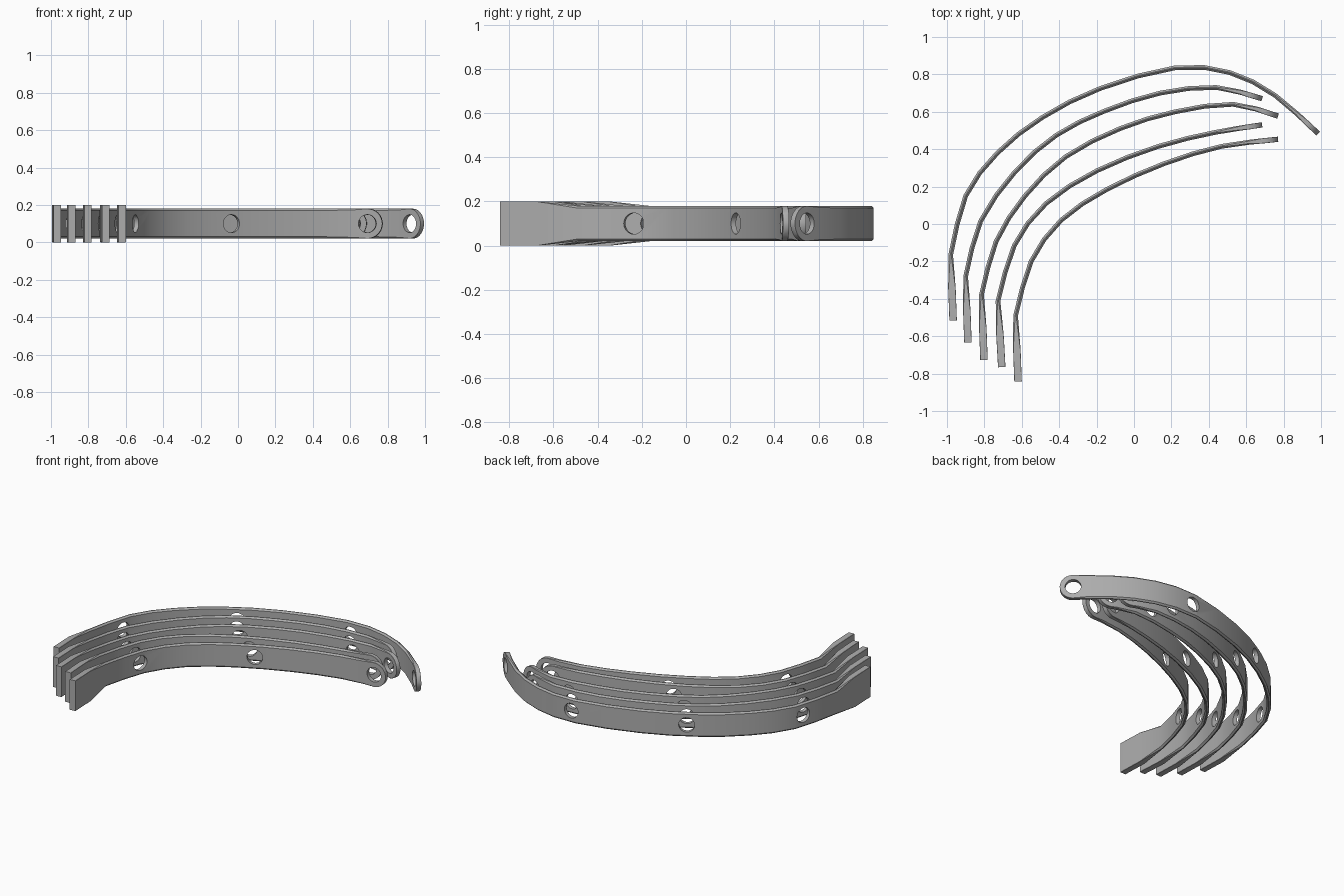
import bpy, bmesh, math
from mathutils import Vector, Matrix

if "Cube" in bpy.data.objects:
    bpy.data.objects.remove(bpy.data.objects["Cube"], do_unlink=True)

grey = bpy.data.materials.new("plain_grey")
grey.use_nodes = True
colour = (0.42, 0.42, 0.42, 1)
grey.diffuse_color = colour
grey.node_tree.nodes["Principled BSDF"].inputs["Base Color"].default_value = colour

MID = 0.1          # height of the centre line
RADIUS = 0.08      # rounded tail
HOLE = 0.048

# Plan-view centre lines: straight front tab first, then the curved sweep
paths = {
    "outer_band": [(-.967, -.516), (-.98, -.165), (-.9, .15), (-.73, .38), (-.49, .57), (-.18, .725),
                   (.22, .835), (.51, .81), (.755, .687), (.985, .483)],
    "second_band": [(-.888, -.634), (-.9, -.28), (-.82, .015), (-.635, .28), (-.415, .475),
                    (-.155, .605), (.14, .7), (.44, .73), (.685, .67)],
    "middle_band": [(-.802, -.727), (-.815, -.377), (-.738, -.095), (-.583, .15), (-.365, .36),
                    (-.075, .51), (.22, .6), (.53, .64), (.77, .577)],
    "fourth_band": [(-.707, -.765), (-.727, -.41), (-.64, -.115), (-.47, .11), (-.198, .285),
                    (.13, .415), (.435, .49), (.685, .53)],
    "inner_band": [(-.62, -.842), (-.633, -.49), (-.55, -.2), (-.39, .02), (-.145, .185),
                   (.162, .323), (.467, .415), (.77, .453)],
}


def smooth_path(points):
    """Keep the front tab straight and halve each later span on a spline."""
    front, *p = [Vector(q) for q in points]
    result = [front]
    for i in range(len(p) - 1):
        a, b = p[i], p[i + 1]
        before = p[i - 1] if i else a * 2 - b
        after = p[i + 2] if i + 2 < len(p) else b * 2 - a
        result += [a, (a + b) * 0.5625 - (before + after) * 0.0625]
    return result + [p[-1]]


def ramp(s, table):
    """Linear interpolation through (distance, value) pairs."""
    for (s0, v0), (s1, v1) in zip(table, table[1:]):
        if s <= s1:
            return v0 + (v1 - v0) * max(0, s - s0) / (s1 - s0)
    return table[-1][1]


def make_band(name, points):
    line = smooth_path(points)
    dist = [0]
    for a, b in zip(line, line[1:]):
        dist.append(dist[-1] + (b - a).length)
    length = dist[-1]
    tail = length - RADIUS

    def at(s):
        for i in range(len(line) - 1):
            if s <= dist[i + 1] or i == len(line) - 2:
                return line[i].lerp(line[i + 1], (s - dist[i]) / (dist[i + 1] - dist[i]))

    def direction(s):
        return (at(s + 0.02) - at(s - 0.02)).normalized()

    thick = [(0, .04), (.17, .04), (.35, .025), (length - .2, .025), (tail, .028), (length, .028)]
    bevel = [(0, .001), (.17, .001), (.35, .01), (length - .2, .01), (tail, .001), (length, .001)]
    half = [(0, .1), (.17, .1), (.35, RADIUS), (length, RADIUS)]

    # Stations along the sweep, finer round the tail
    stations = [s for s in dist if s < tail - 0.03] + [.17]
    stations += [tail + RADIUS * math.sin(math.radians(a)) for a in range(0, 91, 10)]
    bm = bmesh.new()
    rings = []
    for s in sorted(stations):
        d = direction(s)
        normal = Vector((-d.y, d.x))
        w, c, h = ramp(s, thick) / 2, ramp(s, bevel), ramp(s, half)
        if s > tail:
            h = max(0.004, math.sqrt(max(0, RADIUS ** 2 - (s - tail) ** 2)))
        section = [(w, h - c), (w - c, h), (c - w, h), (-w, h - c),
                   (-w, c - h), (c - w, -h), (w - c, -h), (w, c - h)]
        rings.append([bm.verts.new((*(at(s) + normal * u), MID + v)) for u, v in section])
    for r0, r1 in zip(rings, rings[1:]):
        for i in range(8):
            j = (i + 1) % 8
            bm.faces.new((r0[i], r0[j], r1[j], r1[i]))
    bm.faces.new(rings[0])
    bm.faces.new(rings[-1])
    bmesh.ops.recalc_face_normals(bm, faces=bm.faces)
    band = to_object(bm, name)

    # Evenly spaced side holes plus the tail eye
    holes = [s for s in (.62, 1.34, 2.06) if s < length - .2] + [tail]
    bm = bmesh.new()
    for s in holes:
        d = direction(s)
        turn = Vector((-d.y, d.x, 0)).to_track_quat('Z', 'Y').to_matrix().to_4x4()
        place = Matrix.Translation((*at(s), MID)) @ turn
        bmesh.ops.create_cone(bm, cap_ends=True, segments=28, radius1=HOLE, radius2=HOLE,
                              depth=0.12, matrix=place)
    cutter = to_object(bm, name + "_hole_cutter")
    cutter.hide_render = True
    cut = band.modifiers.new("holes", 'BOOLEAN')
    cut.object = cutter
    cut.solver = 'EXACT'

    bpy.ops.object.select_all(action='DESELECT')
    bpy.context.view_layer.objects.active = band
    band.select_set(True)
    bpy.ops.object.modifier_apply(modifier=cut.name)
    bpy.data.objects.remove(cutter, do_unlink=True)
    bpy.ops.object.shade_smooth_by_angle(angle=math.radians(25))


def to_object(bm, name):
    mesh = bpy.data.meshes.new(name)
    bm.to_mesh(mesh)
    bm.free()
    mesh.materials.append(grey)
    obj = bpy.data.objects.new(name, mesh)
    bpy.context.collection.objects.link(obj)
    return obj


for band_name, band_points in paths.items():
    make_band(band_name, band_points)
